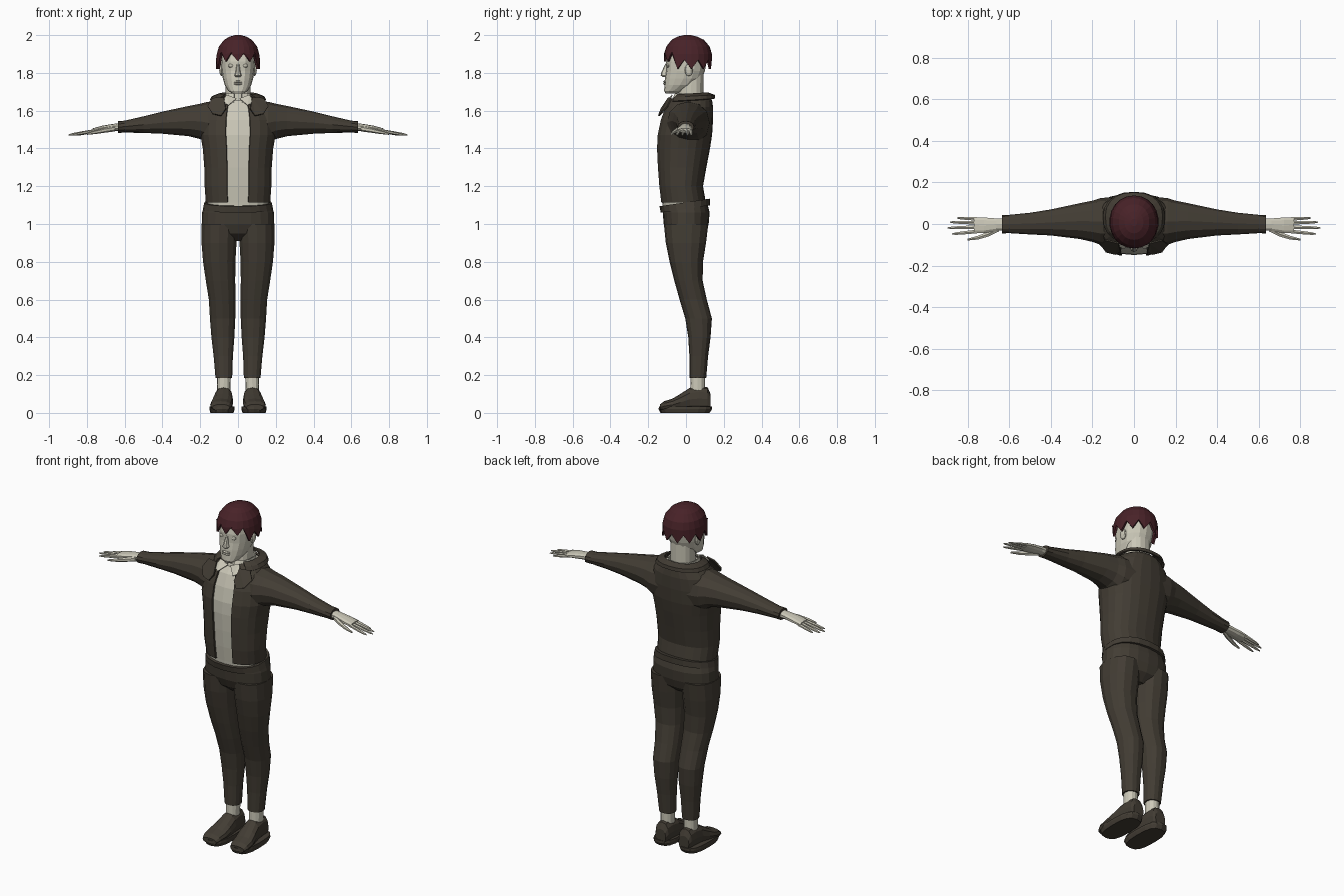
import bpy, bmesh, math
from mathutils import Vector

cube = bpy.data.objects.get("Cube")
if cube:
    bpy.data.objects.remove(cube, do_unlink=True)


def material(name, colour):
    mat = bpy.data.materials.new(name)
    mat.use_nodes = True
    mat.diffuse_color = (*colour, 1)
    mat.node_tree.nodes["Principled BSDF"].inputs["Base Color"].default_value = (*colour, 1)
    return mat


SUIT = material("dark brown cloth", (.055, .046, .034))
PALE = material("pale skin and linen", (.60, .58, .48))
HAIR = material("dark red hair", (.065, .016, .021))


def finish(name, bm, mat, thickness=0):
    bmesh.ops.recalc_face_normals(bm, faces=bm.faces[:])
    mesh = bpy.data.meshes.new(name)
    bm.to_mesh(mesh)
    bm.free()
    mesh.materials.append(mat)
    obj = bpy.data.objects.new(name, mesh)
    bpy.context.collection.objects.link(obj)
    if thickness:
        solid = obj.modifiers.new("thickness", "SOLIDIFY")
        solid.thickness = thickness
        solid.offset = -1
    return obj


def loft(name, rings, mat, axis="z", sides=16, power=2.3, side=1,
         gap=0, tilt=0, thickness=0, shape=None):
    """Skin rings of (position, min a, max a, min b, max b) along an axis.
    A gap in degrees leaves the front open; shape edits each point."""
    bm = bmesh.new()
    start = math.radians(gap - 90)
    sweep = math.tau - 2 * math.radians(gap)
    count = sides + 1 if gap else sides
    rows = []
    for level, (t, a0, a1, b0, b1) in enumerate(rings):
        row = []
        for i in range(count):
            angle = start + sweep * i / sides
            c, s = math.cos(angle), math.sin(angle)
            a = (a0 + a1) / 2 + (a1 - a0) / 2 * math.copysign(abs(c) ** (2 / power), c)
            b = (b0 + b1) / 2 + (b1 - b0) / 2 * math.copysign(abs(s) ** (2 / power), s)
            p = Vector({"z": (a, b, t), "x": (t, a, b), "y": (a, t, b)}[axis])
            p.z += tilt * p.y
            if shape:
                shape(p, level, i, s)
            p.x *= side
            row.append(bm.verts.new(p))
        rows.append(row)
    for low, high in zip(rows, rows[1:]):
        for i in range(sides):
            j = (i + 1) % count
            bm.faces.new((low[i], low[j], high[j], high[i]))
    if not gap:
        bm.faces.new(rows[-1])
        if not shape:
            bm.faces.new(rows[0])
    return finish(name, bm, mat, thickness)


def even(rows):
    """Rings that are symmetric in x, from (z, half width, front, back)."""
    return [(z, -w, w, f, b) for z, w, f, b in rows]


def plate(name, points, mat, side, thickness):
    bm = bmesh.new()
    bm.faces.new([bm.verts.new((x * side, y, z)) for x, y, z in points])
    bmesh.ops.triangulate(bm, faces=bm.faces[:])
    finish(name, bm, mat, thickness)


def ball(name, centre, size, mat):
    bm = bmesh.new()
    bmesh.ops.create_uvsphere(bm, u_segments=10, v_segments=6, radius=1)
    bmesh.ops.scale(bm, vec=size, verts=bm.verts[:])
    bmesh.ops.translate(bm, vec=centre, verts=bm.verts[:])
    finish(name, bm, mat)


# Jacket body and the shirt beneath it
torso = [(1.115, .172, -.135, .105), (1.2, .178, -.145, .09), (1.3, .18, -.153, .108),
         (1.4, .188, -.158, .127), (1.47, .2, -.155, .138), (1.55, .198, -.138, .143),
         (1.62, .172, -.112, .143), (1.655, .135, -.085, .138), (1.675, .1, -.06, .125)]
loft("jacket_body", even(torso), SUIT, sides=20, gap=16, thickness=.01)
inner = [(z, w - .008, f + .009, b - .008) for z, w, f, b in torso]
loft("shirt", even([(1.07, .155, -.122, .09)] + inner[:-1]), PALE, sides=20)

# Collars
loft("jacket_collar", even([(1.655, .15, -.095, .155), (1.675, .138, -.085, .152),
                            (1.69, .1, -.06, .115)]),
     SUIT, gap=38, tilt=.06, thickness=.008)
loft("shirt_collar", even([(1.645, .088, -.085, .11), (1.69, .08, -.06, .105)]),
     PALE, gap=12, thickness=.006)

# Hips and waistband
loft("hips", even([(.91, .05, -.05, .06), (.95, .16, -.098, .105), (1, .192, -.118, .12),
                   (1.06, .19, -.123, .125), (1.1, .178, -.122, .115)]), SUIT, sides=20)
loft("waistband", even([(1.08, .186, -.134, .128), (1.115, .178, -.14, .128)]),
     SUIT, sides=20, tilt=.15)

# Neck and head
loft("neck", even([(1.6, .075, -.05, .1), (1.68, .066, -.042, .092), (1.8, .066, -.03, .092)]), PALE)
loft("head", even([(1.69, .03, -.108, -.05), (1.705, .052, -.116, -.01), (1.735, .07, -.114, .05),
                   (1.77, .08, -.112, .085), (1.81, .087, -.106, .1), (1.86, .09, -.106, .11),
                   (1.93, .086, -.09, .105), (1.97, .055, -.05, .07)]), PALE)

# Face details
loft("nose", even([(1.778, .012, -.122, -.09), (1.787, .019, -.134, -.09),
                   (1.803, .013, -.131, -.09), (1.85, .007, -.108, -.09)]), PALE, sides=8)
for label, z in (("upper_lip", 1.753), ("lower_lip", 1.742)):
    ball(label, (0, -.112, z), (.026, .009, .006), PALE)


# Hair cap with a jagged hem that is shorter over the brow
def hem(p, level, i, s):
    if level == 0:
        p.z = (1.885 if s < -.5 else 1.845) + (.024 if i % 2 else -.024)


loft("hair", even([(1.84, .118, -.117, .137), (1.9, .113, -.117, .137), (1.94, .102, -.104, .125),
                   (1.975, .074, -.076, .095), (1.992, .045, -.045, .06), (2, .015, -.01, .025)]),
     HAIR, sides=22, power=2.1, shape=hem, thickness=.012)

for label, side in (("left", 1), ("right", -1)):
    # Lapel and shirt collar point
    plate(label + "_lapel", [(.075, -.095, 1.67), (.135, -.08, 1.668), (.162, -.1, 1.625),
                             (.135, -.137, 1.585), (.09, -.148, 1.575), (.066, -.135, 1.61)],
          SUIT, side, .008)
    plate(label + "_collar_point", [(.008, -.083, 1.665), (.06, -.075, 1.685),
                                    (.085, -.1, 1.645), (.05, -.122, 1.63)], PALE, side, .005)

    # Eye and ear
    ball(label + "_eye", (side * .038, -.095, 1.838), (.016, .009, .01), PALE)
    ball(label + "_ear", (side * .088, .015, 1.815), (.012, .022, .032), PALE)

    # Sleeve
    loft(label + "_sleeve", [(.08, -.1, .13, 1.41, 1.65), (.16, -.1, .125, 1.425, 1.647),
                             (.2, -.086, .112, 1.45, 1.637), (.26, -.072, .1, 1.465, 1.625),
                             (.4, -.055, .07, 1.478, 1.595), (.5, -.05, .054, 1.482, 1.57),
                             (.6, -.044, .044, 1.484, 1.547), (.635, -.045, .042, 1.482, 1.545)],
         SUIT, axis="x", sides=12, power=2.1, side=side)

    # Hand, fingers and thumb
    loft(label + "_hand", [(.61, -.03, .026, 1.492, 1.535), (.66, -.034, .028, 1.493, 1.53),
                           (.72, -.046, .033, 1.486, 1.52), (.77, -.045, .034, 1.482, 1.506)],
         PALE, axis="x", sides=10, side=side)
    for finger, y, drift, tip in (("index", -.036, -.012, .875), ("middle", -.015, -.004, .897),
                                  ("ring", .006, .003, .885), ("little", .025, .004, .85)):
        rings = []
        for t, half in ((0, .01), (.5, .009), (.85, .007), (1, .003)):
            x, mid, z = .755 + t * (tip - .755), y + drift * t, 1.494 - .022 * t
            rings.append((x, mid - half, mid + half, z - half * .9, z + half * .9))
        loft(f"{label}_{finger}_finger", rings, PALE, axis="x", sides=6, power=2, side=side)
    loft(label + "_thumb", [(.65, -.038, -.01, 1.49, 1.52), (.7, -.062, -.035, 1.484, 1.51),
                            (.75, -.076, -.055, 1.477, 1.497), (.8, -.08, -.07, 1.472, 1.482)],
         PALE, axis="x", sides=6, power=2, side=side)

    # Trouser leg and ankle
    loft(label + "_leg", [(.185, .03, .12, .018, .107), (.3, .026, .13, .018, .117),
                          (.4, .018, .142, .012, .13), (.5, .013, .15, -.004, .137),
                          (.6, .012, .156, -.034, .11), (.7, .013, .172, -.062, .088),
                          (.8, .012, .187, -.087, .09), (.9, .006, .195, -.107, .106),
                          (1, .004, .194, -.117, .118)], SUIT, sides=14, side=side)
    loft(label + "_ankle", [(.1, .04, .112, .022, .1), (.2, .038, .112, .024, .1)],
         PALE, sides=12, side=side)

    # Shoe and sole
    loft(label + "_shoe", [(-.138, .045, .135, .012, .045), (-.115, .035, .146, .01, .062),
                           (-.07, .028, .147, .01, .076), (-.03, .025, .138, .01, .1),
                           (.02, .027, .126, .01, .133), (.07, .03, .122, .01, .142),
                           (.115, .034, .118, .01, .135), (.13, .042, .11, .015, .1)],
         SUIT, axis="y", sides=12, side=side)
    loft(label + "_sole", [(0, .024, .146, -.135, .125), (.02, .018, .152, -.145, .138),
                           (.034, .02, .15, -.143, .138)], SUIT, side=side, power=2.8)
